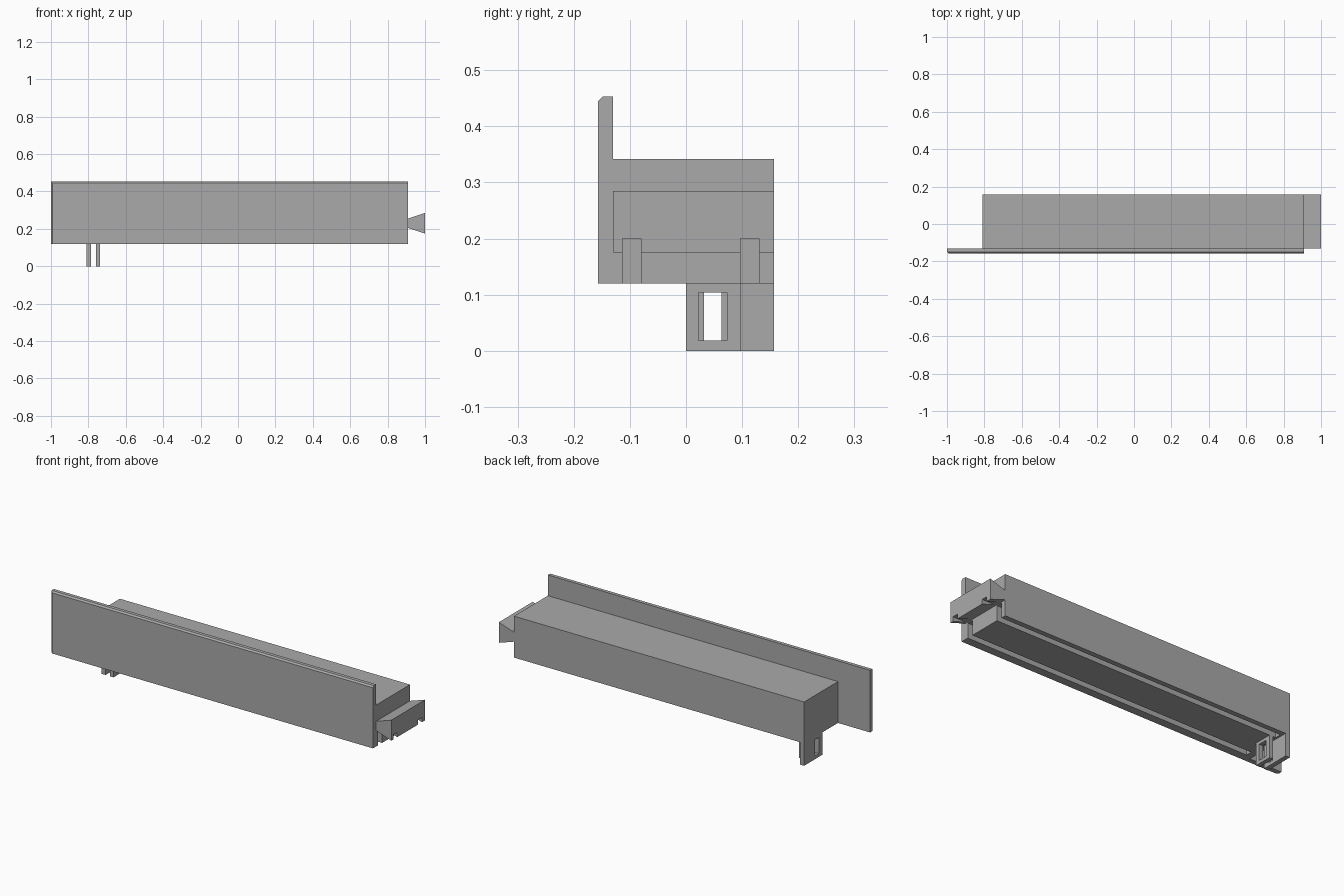
import bpy
import bmesh

cube = bpy.data.objects.get("Cube")
if cube:
    bpy.data.objects.remove(cube, do_unlink=True)

# Single plain grey plastic
grey = bpy.data.materials.new("plain grey")
grey.use_nodes = True
grey.diffuse_color = (0.4, 0.4, 0.4, 1)
grey.node_tree.nodes["Principled BSDF"].inputs["Base Color"].default_value = (0.4, 0.4, 0.4, 1)


def finish(name, bm):
    bmesh.ops.recalc_face_normals(bm, faces=bm.faces)
    mesh = bpy.data.meshes.new(name)
    bm.to_mesh(mesh)
    bm.free()
    mesh.materials.append(grey)
    ob = bpy.data.objects.new(name, mesh)
    bpy.context.collection.objects.link(ob)
    return ob


def box_mesh(x, y, z):
    """Box spanning the given (low, high) ranges."""
    bm = bmesh.new()
    bmesh.ops.create_cube(bm, size=1)
    for v in bm.verts:
        for axis, (low, high) in enumerate((x, y, z)):
            v.co[axis] = low if v.co[axis] < 0 else high
    return bm


def box(name, x, y, z):
    return finish(name, box_mesh(x, y, z))


def cut(ob, cutters):
    for cutter in cutters:
        mod = ob.modifiers.new("cut", 'BOOLEAN')
        mod.operation = 'DIFFERENCE'
        mod.solver = 'EXACT'
        mod.object = cutter
        cutter.hide_render = True
        bpy.context.view_layer.objects.active = ob
        bpy.ops.object.modifier_apply(modifier=mod.name)


LEFT, RIGHT = -0.81, 0.91      # body ends
FRONT, BACK = -0.13, 0.157     # body depth
BASE = 0.12                    # underside of the body

# Front plate, chamfered along its outer top and side edge
bm = box_mesh((-1, RIGHT), (-0.157, FRONT), (BASE, 0.453))
edges = [e for e in bm.edges
         if all(v.co.y < -0.15 for v in e.verts)
         and (all(v.co.z > 0.4 for v in e.verts) or all(v.co.x < -0.9 for v in e.verts))]
bmesh.ops.bevel(bm, geom=edges, offset=0.008, segments=1, affect='EDGES')
finish("front_plate", bm)

# Body and flared end connector
body = box("body", (LEFT, RIGHT), (FRONT, BACK), (BASE, 0.342))
bm = box_mesh((RIGHT, 1), (FRONT, BACK), (0.175, 0.285))
for v in bm.verts:
    if v.co.x < 0.95:
        v.co.z = 0.205 if v.co.z < 0.23 else 0.255
connector = finish("end_connector", bm)

# Two long grooves under the body, open at the connector end
grooves = [box("groove_cutter", (-0.775, 1.1), y, (0, 0.2))
           for y in ((-0.113, -0.08), (0.097, 0.13))]
cut(body, grooves)
cut(connector, grooves)

# Pair of windowed tabs below the body
outer = box("outer_tab", (LEFT, -0.785), (0, BACK), (0, BASE))
inner = box("inner_tab", (-0.76, -0.738), (0, 0.097), (0, BASE))
windows = [box("window_cutter", x, y, (0.018, 0.104))
           for x, y in (((-0.85, -0.77), (0.032, 0.063)), ((-0.77, -0.7), (0.022, 0.073)))]
cut(outer, windows[:1])
cut(inner, windows[1:])

# Remove helpers
for helper in grooves + windows:
    bpy.data.objects.remove(helper, do_unlink=True)
